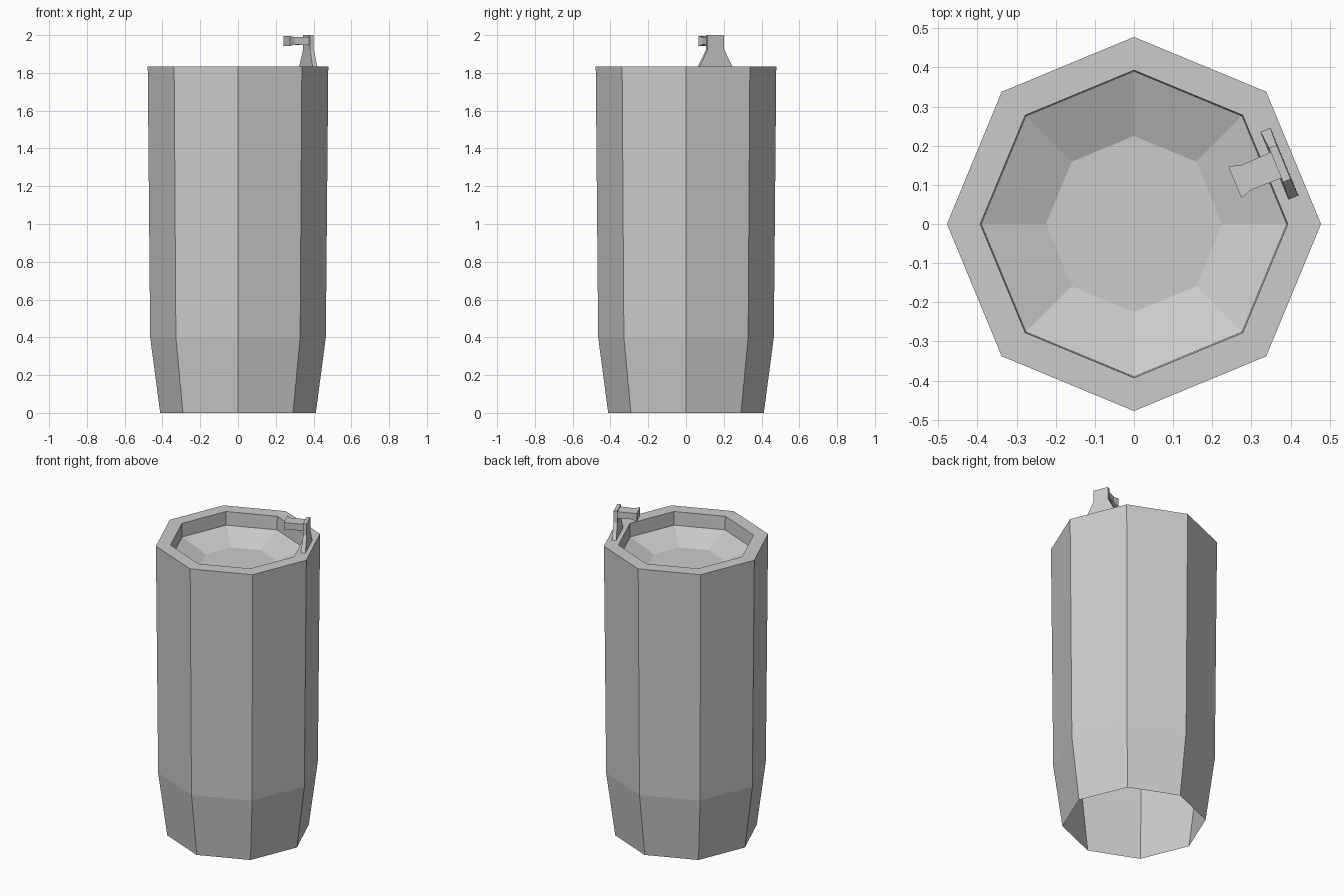
import bpy, bmesh
from math import cos, sin, pi, radians
from mathutils import Matrix

if "Cube" in bpy.data.objects:
    bpy.data.objects.remove(bpy.data.objects["Cube"])


def loft(name, rings, cap_start=True, cap_end=True):
    """Skin a list of equal-length point rings into a flat-shaded object."""
    bm = bmesh.new()
    vs = [[bm.verts.new(p) for p in ring] for ring in rings]
    n = len(vs[0])
    for a, b in zip(vs, vs[1:]):
        for i in range(n):
            j = (i + 1) % n
            bm.faces.new((a[i], a[j], b[j], b[i]))
    if cap_start:
        bm.faces.new(vs[0][::-1])
    if cap_end:
        bm.faces.new(vs[-1])
    if cap_start and cap_end:
        bmesh.ops.recalc_face_normals(bm, faces=bm.faces)
    me = bpy.data.meshes.new(name)
    bm.to_mesh(me)
    bm.free()
    ob = bpy.data.objects.new(name, me)
    bpy.context.collection.objects.link(ob)
    return ob


# Octagonal pedestal, open underneath: outer wall, rim, inner wall, bowl floor
profile = [(0.412, 0), (0.465, 0.40), (0.478, 1.835),
           (0.393, 1.835), (0.390, 1.75), (0.225, 1.685)]
loft("pedestal_and_basin",
     [[(r * cos(i * pi / 4), r * sin(i * pi / 4), z) for i in range(8)]
      for r, z in profile], cap_start=False)

# Tap parts: local x runs outwards, turned to the middle of one rim side
turn = Matrix.Rotation(radians(22.5), 4, 'Z')

# Upright plate with a flared foot: (z, inner x, outer x, half width)
plate = [(1.833, 0.389, 0.416, 0.094), (1.925, 0.393, 0.414, 0.047),
         (2.0, 0.393, 0.414, 0.047)]
loft("tap_plate", [[(a, -w, z), (b, -w, z), (b, w, z), (a, w, z)]
                   for z, a, b, w in plate]).matrix_world = turn

# Spout with a flared mouth: (x, half width, low z, high z)
spout = [(0.395, 0.036, 1.947, 1.991), (0.311, 0.034, 1.950, 1.989),
         (0.279, 0.044, 1.942, 1.995)]
loft("tap_spout", [[(x, -w, lo), (x, w, lo), (x, w, hi), (x, -w, hi)]
                   for x, w, lo, hi in spout]).matrix_world = turn
